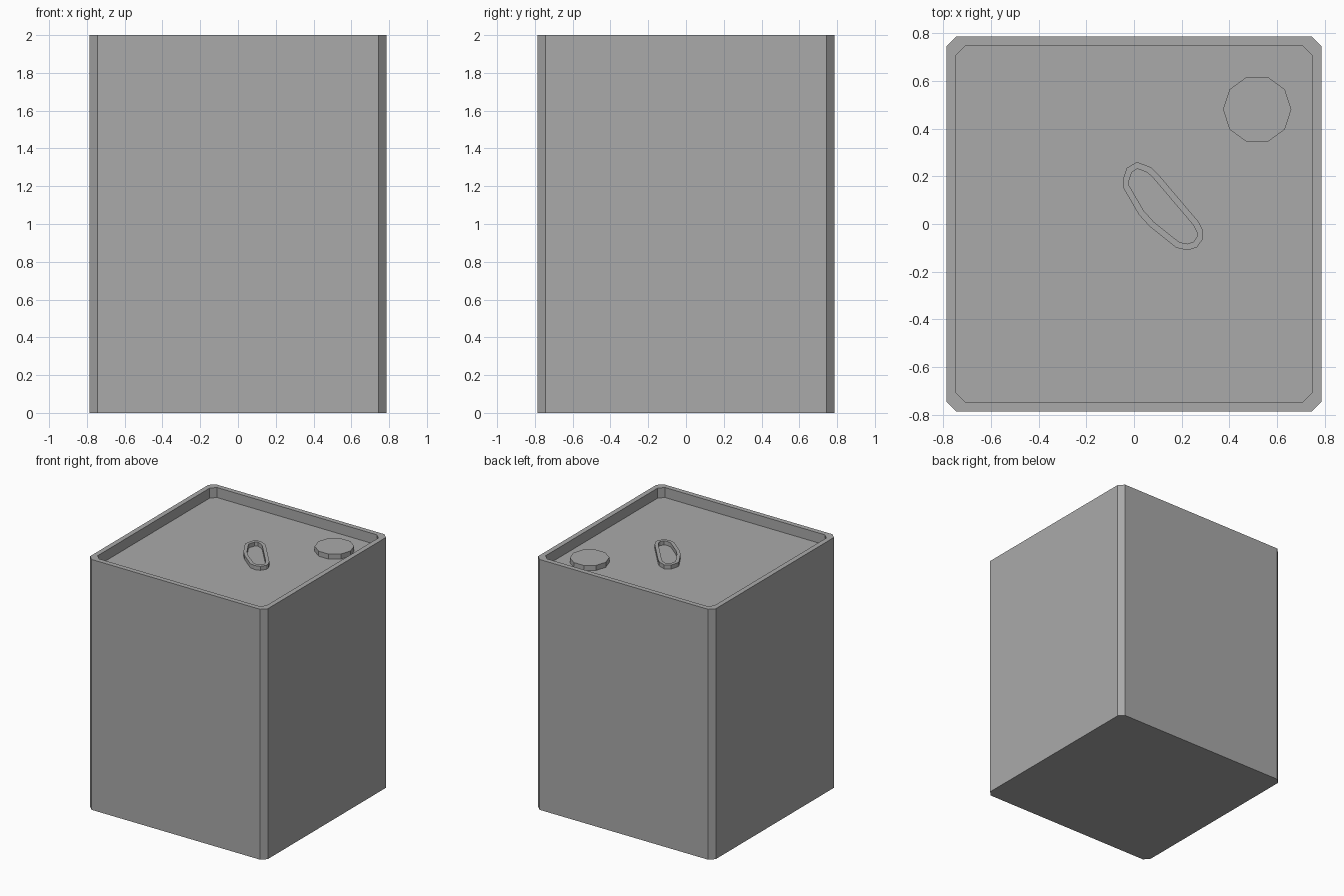
import bpy
import bmesh
from math import cos, sin, tau
from mathutils import Vector

if "Cube" in bpy.data.objects:
    bpy.data.objects.remove(bpy.data.objects["Cube"], do_unlink=True)

# One plain grey for every part
GREY = (0.4, 0.4, 0.4, 1)
grey = bpy.data.materials.new("plain_grey")
grey.use_nodes = True
grey.diffuse_color = GREY
grey.node_tree.nodes["Principled BSDF"].inputs["Base Color"].default_value = GREY

HEIGHT = 2.0
FLOOR = 1.92
SUNK = FLOOR - 0.005


def chamfered_square(half, cut):
    """Counter-clockwise square outline with cut corners."""
    corner = [(half, half - cut), (half - cut, half)]
    points = []
    for turn in range(4):
        points += corner
        corner = [(-y, x) for x, y in corner]
    return points


def shrink(points, distance):
    """Even inward offset of a counter-clockwise outline."""
    result = []
    for i, point in enumerate(points):
        here = Vector(point)
        before = (here - Vector(points[i - 1])).normalized()
        after = (Vector(points[(i + 1) % len(points)]) - here).normalized()
        n1 = Vector((-before.y, before.x))
        n2 = Vector((-after.y, after.x))
        result.append(here + (n1 + n2) * distance / (1 + n1.dot(n2)))
    return result


def loft(name, loops, closed_tube=False):
    """Join (outline, height) loops with quads, then cap or close the tube."""
    bm = bmesh.new()
    rows = [[bm.verts.new((p[0], p[1], z)) for p in outline] for outline, z in loops]
    pairs = list(zip(rows, rows[1:]))
    if closed_tube:
        pairs.append((rows[-1], rows[0]))
    else:
        bm.faces.new(rows[0][::-1])
        bm.faces.new(rows[-1])
    for low, high in pairs:
        for i in range(len(low)):
            j = (i + 1) % len(low)
            bm.faces.new((low[i], low[j], high[j], high[i]))
    bmesh.ops.recalc_face_normals(bm, faces=bm.faces)
    mesh = bpy.data.meshes.new(name)
    bm.to_mesh(mesh)
    bm.free()
    mesh.materials.append(grey)
    obj = bpy.data.objects.new(name, mesh)
    bpy.context.collection.objects.link(obj)
    return obj


# Square can with a raised rim around a sunken lid
outer = chamfered_square(0.785, 0.04)
inner = chamfered_square(0.745, 0.038)
loft("can_body", [(outer, 0), (outer, HEIGHT), (inner, HEIGHT), (inner, FLOOR)])

# Ten-sided filler cap in the back left corner of the lid
cap = [(0.516 + 0.143 * cos(tau * i / 10), 0.48 + 0.143 * sin(tau * i / 10))
       for i in range(10)]
loft("filler_cap", [(cap, SUNK), (cap, FLOOR + 0.04)])

# Slanted oblong handle ring
ring = [(-0.047, 0.155), (0.02, 0.04), (0.065, -0.01), (0.178, -0.1),
        (0.225, -0.11), (0.265, -0.097), (0.29, -0.06), (0.29, -0.03),
        (0.27, 0.01), (0.075, 0.24), (0.012, 0.26), (-0.03, 0.235),
        (-0.047, 0.185)]
# soften the long side's upper end
ring[9:10] = [(0.1, 0.21), (0.07, 0.238)]
hole = shrink(ring, 0.026)
loft("handle_ring", [(ring, SUNK), (ring, FLOOR + 0.032),
                     (hole, FLOOR + 0.032), (hole, SUNK)], closed_tube=True)
